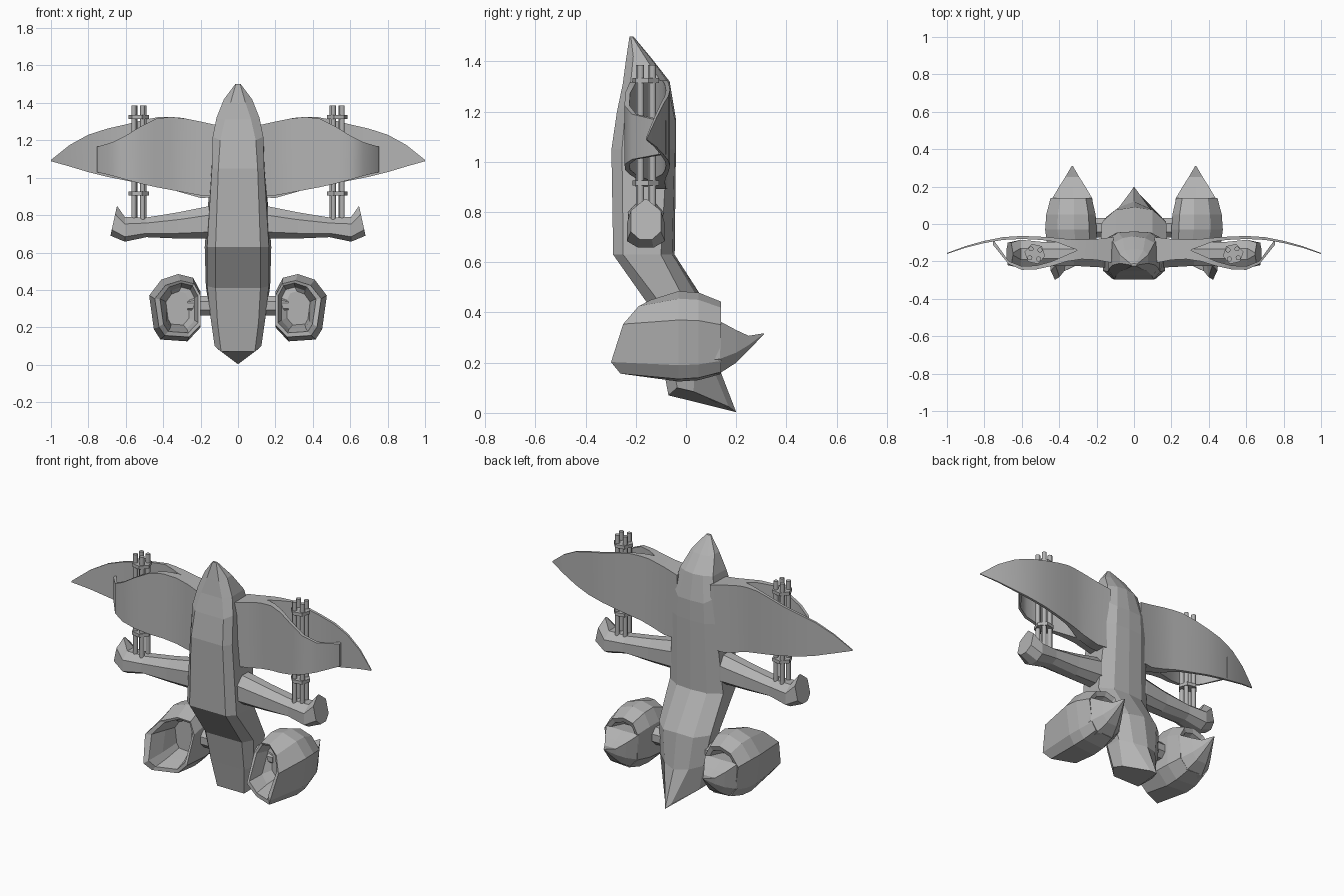
import bpy, bmesh, math
from mathutils import Vector

if "Cube" in bpy.data.objects:
    bpy.data.objects.remove(bpy.data.objects["Cube"], do_unlink=True)

grey = bpy.data.materials.new("hull grey")
grey.use_nodes = True
grey.diffuse_color = (0.45, 0.45, 0.45, 1)
grey.node_tree.nodes["Principled BSDF"].inputs["Base Color"].default_value = grey.diffuse_color


def loft(name, rings, mirror=True, smooth=None):
    """Skin a list of equal-length rings and close both ends."""
    bm = bmesh.new()
    rows = [[bm.verts.new(p) for p in ring] for ring in rings]
    n = len(rows[0])
    for a, b in zip(rows, rows[1:]):
        for i in range(n):
            j = (i + 1) % n
            bm.faces.new((a[i], a[j], b[j], b[i]))
    bm.faces.new(rows[0][::-1])
    bm.faces.new(rows[-1])
    bmesh.ops.remove_doubles(bm, verts=bm.verts, dist=0.0005)
    bmesh.ops.recalc_face_normals(bm, faces=bm.faces)
    mesh = bpy.data.meshes.new(name)
    bm.to_mesh(mesh)
    bm.free()
    mesh.materials.append(grey)
    ob = bpy.data.objects.new(name, mesh)
    bpy.context.collection.objects.link(ob)
    if mirror:
        ob.modifiers.new("mirror", 'MIRROR')
    if smooth:
        bpy.ops.object.select_all(action='DESELECT')
        ob.select_set(True)
        bpy.context.view_layer.objects.active = ob
        bpy.ops.object.shade_smooth_by_angle(angle=math.radians(smooth))


def prism(name, centre, radius, length, sides, axis='Z', turn=0.0):
    """Straight bar along z or x."""
    rings = []
    for s in (-0.5, 0.5):
        ring = []
        for k in range(sides):
            t = turn + math.tau * k / sides
            u, v = radius * math.cos(t), radius * math.sin(t)
            off = (u, v, s * length) if axis == 'Z' else (s * length, u, v)
            ring.append(Vector(centre) + Vector(off))
        rings.append(ring)
    loft(name, rings, smooth=40 if sides > 8 else None)


# Hull: front panel edge, chamfer, rear side edge, back panel edge, back ridge
def hull_ring(*half):
    return list(half) + [(-x, y, z) for x, y, z in reversed(half[:-1])]


loft("hull", [
    hull_ring((.012, -.225, 1.50), (.015, -.22, 1.50), (.015, -.215, 1.50),
              (.008, -.212, 1.50), (0, -.21, 1.50)),
    hull_ring((.04, -.24, 1.40), (.075, -.21, 1.42), (.075, -.165, 1.42),
              (.05, -.14, 1.41), (0, -.135, 1.41)),
    hull_ring((.07, -.252, 1.31), (.115, -.22, 1.32), (.11, -.10, 1.32),
              (.06, -.075, 1.32), (0, -.065, 1.32)),
    hull_ring((.095, -.275, 1.20), (.135, -.24, 1.22), (.135, -.08, 1.20),
              (.085, -.045, 1.17), (0, -.04, 1.17)),
    hull_ring((.105, -.297, 1.05), (.14, -.255, 1.05), (.145, -.075, 1.05),
              (.09, -.045, 1.05), (0, -.04, 1.05)),
    hull_ring((.12, -.29, .63), (.165, -.25, .63), (.178, -.10, .63),
              (.10, -.055, .63), (0, -.045, .63)),
    hull_ring((.12, -.135, .41), (.165, -.09, .42), (.172, .01, .42),
              (.10, .075, .41), (0, .09, .42)),
    hull_ring((.11, -.10, .23), (.145, -.06, .24), (.145, .04, .24),
              (.08, .09, .22), (0, .12, .21)),
    hull_ring((.09, -.07, .07), (.125, -.035, .10), (.11, .03, .085),
              (.02, .17, .025), (0, .20, .003)),
], mirror=False)


# Wings: back plate and bowed front plate share a solid root, guns run between
def plate_ring(x, front, back, top, low):
    return [(x, front, top), (x, back, top), (x, back, low), (x, front, low)]


loft("wing_back_plate", [plate_ring(*s) for s in (
    (.11, -.14, -.07, 1.28, .895), (.20, -.14, -.08, 1.30, .892),
    (.30, -.14, -.084, 1.32, .92), (.36, -.118, -.08, 1.325, .938),
    (.42, -.095, -.074, 1.325, .95), (.50, -.085, -.068, 1.31, .965),
    (.60, -.08, -.064, 1.285, .985), (.70, -.085, -.07, 1.262, 1.005),
    (.80, -.102, -.09, 1.23, 1.03), (.90, -.127, -.118, 1.175, 1.06),
    (1.0, -.16, -.155, 1.095, 1.088))], smooth=35)
loft("wing_front_plate", [plate_ring(*s) for s in (
    (.11, -.21, -.13, 1.28, .90), (.20, -.192, -.13, 1.30, .905),
    (.28, -.188, -.13, 1.316, .92), (.36, -.20, -.165, 1.325, .935),
    (.44, -.225, -.20, 1.315, .95), (.52, -.242, -.222, 1.275, .968),
    (.60, -.245, -.226, 1.225, .99), (.67, -.215, -.198, 1.19, 1.01),
    (.755, -.11, -.08, 1.165, 1.03))], smooth=35)

# Gun clusters: four barrels held by two hexagonal clamps
GX, GY = .53, -.16
for k in range(4):
    t = math.radians(53 + 90 * k)
    prism("gun_barrel", (GX + .034 * math.cos(t), GY + .034 * math.sin(t), 1.08),
          .0135, .61, 10)
for z in (.915, 1.325):
    prism("gun_clamp", (GX, GY, z), .056, .02, 6, turn=.2)


# Lower arms: faceted beam, the end turned up into a horn
def arm_ring(x, top, low, depth, lean=0, tip=.4):
    h = top - low
    return [(x + lean * fz, -.16 + depth * fy, low + h * fz) for fy, fz in
            ((-.4, 0), (-1, .2), (-1, .72), (-tip, 1),
             (tip, 1), (1, .72), (1, .2), (.4, 0))]


loft("gun_arm", [arm_ring(*s) for s in (
    (.12, .85, .68, .07), (.17, .845, .675, .072), (.32, .815, .675, .064),
    (.49, .787, .682, .064), (.605, .79, .658, .076),
    (.682, .85, .69, .06, -.035, .1))])

# Engine pods: faceted shell with an inward-slanted intake and an open exhaust
OUTLINE = [(.24, .465), (.32, .485), (.41, .455), (.475, .37), (.45, .19),
           (.415, .135), (.27, .125), (.20, .20), (.20, .39)]
CX, CZ = .33, .30


def pod_ring(sx, sz, y=None, shift=0.0, dx=0.0, dz=0.0):
    ring = []
    for x, z in OUTLINE:
        px, pz = CX + dx + (x - CX) * sx, CZ + dz + (z - CZ) * sz
        lip = -.315 + .5 * abs(pz - .22) + .45 * (.44 - px) + shift
        ring.append((px, lip if y is None else y, pz))
    return ring


loft("engine_pod", [
    pod_ring(.45, .5, -.05, dx=-.01),
    pod_ring(.6, .62, shift=.11, dx=-.02),
    pod_ring(.74, .74, shift=.012, dx=-.02),
    pod_ring(.89, .84, dx=-.014, dz=-.005),
    pod_ring(1, 1, -.03),
    pod_ring(.96, .97, .05),
    pod_ring(.80, .80, .14, dz=-.005),
    pod_ring(.66, .64, .13, dz=-.005),
    pod_ring(.45, .45, .02)])


# Pointed tail below the exhaust
def tail_ring(y, half, top, side, low):
    return [(CX - half, y, top), (CX, y, top - .02 * half), (CX + half, y, top),
            (CX + half * .95, y, side), (CX + half * .5, y, low),
            (CX - half * .5, y, low), (CX - half * .95, y, side)]


loft("engine_tail", [tail_ring(*s) for s in (
    (.04, .11, .355, .20, .14), (.135, .108, .365, .215, .158),
    (.20, .07, .33, .24, .20), (.25, .038, .307, .27, .25),
    (.31, .003, .317, .315, .313))])

# Struts from hull to pods
prism("engine_strut", (.19, -.02, .315), .04, .16, 8, 'X', math.pi / 8)
prism("engine_collar", (.17, -.02, .315), .057, .065, 8, 'X', math.pi / 8)
